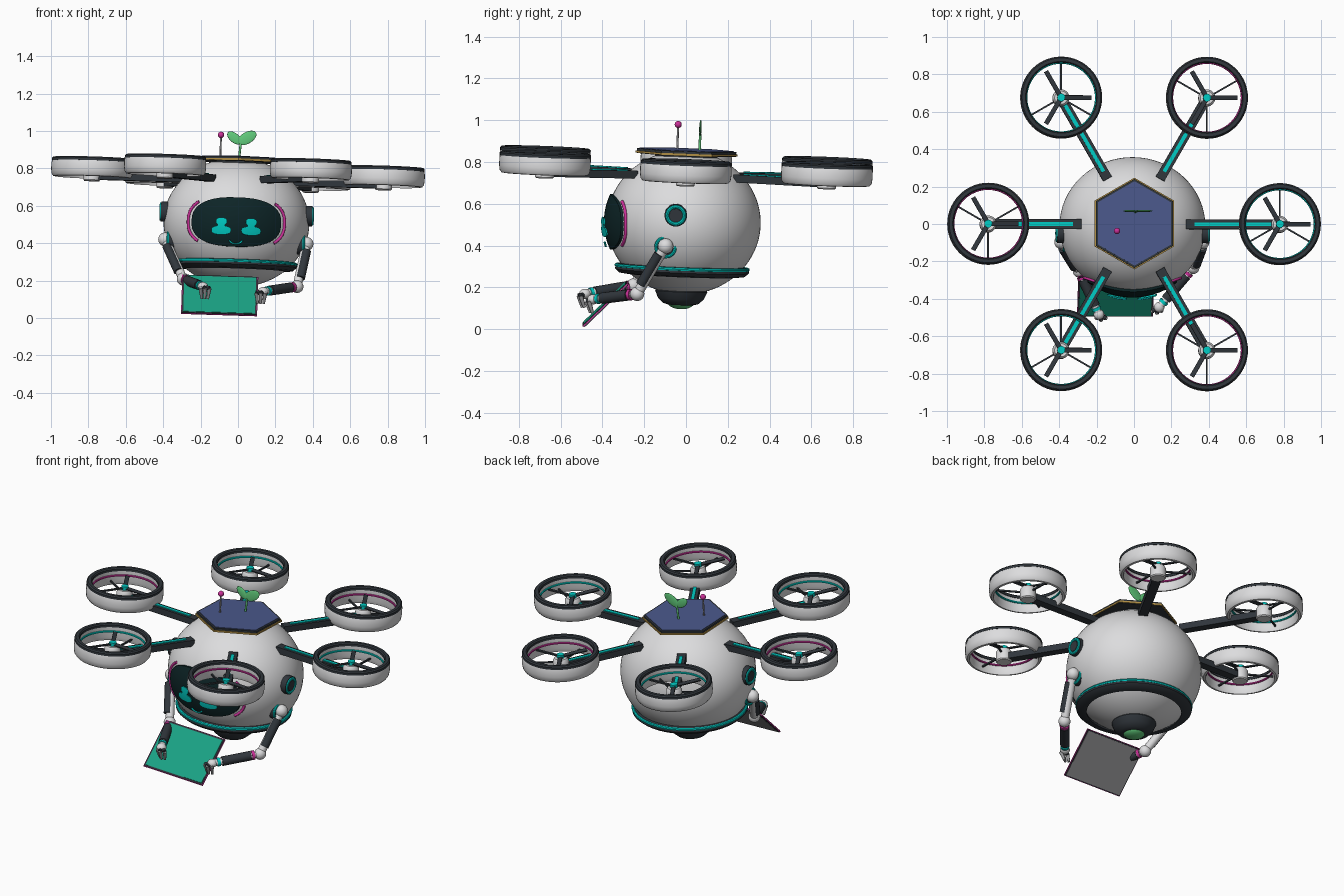
import bpy, bmesh
from math import sin, cos, pi, radians, sqrt, copysign
from mathutils import Matrix, Vector

cube = bpy.data.objects.get("Cube")
if cube:
    bpy.data.objects.remove(cube, do_unlink=True)


def material(name, *rgb):
    m = bpy.data.materials.new(name)
    m.use_nodes = True
    m.diffuse_color = (*rgb, 1)
    m.node_tree.nodes["Principled BSDF"].inputs["Base Color"].default_value = (*rgb, 1)
    return m


WHITE = material("shell white", .72, .72, .73)
DARK = material("charcoal", .03, .037, .045)
BLACK = material("visor black", .004, .018, .02)
CYAN = material("cyan glow", 0, .6, .55)
PINK = material("magenta", .6, .03, .32)
BLUE = material("solar blue", .07, .1, .26)
GOLD = material("gold", .45, .28, .06)
GREEN = material("leaf green", .12, .6, .2)
TEAL = material("screen teal", .01, .36, .23)
GREY = material("metal grey", .3, .3, .31)

# The whole machine hovers with a slight pitch and roll
PIVOT = Vector((0, 0, .777))
TILT = (Matrix.Translation(PIVOT) @ Matrix.Rotation(radians(-2.2), 4, 'X')
        @ Matrix.Rotation(radians(1.8), 4, 'Y') @ Matrix.Translation(-PIVOT))
RX, RY, RZ, CZ = .39, .368, .345, .51      # body ellipsoid


def at(x, y, z):
    return Matrix.Translation((x, y, z))


def finish(name, bm, mat, matrix):
    bmesh.ops.recalc_face_normals(bm, faces=bm.faces)
    me = bpy.data.meshes.new(name)
    bm.to_mesh(me)
    bm.free()
    me.materials.append(mat)
    me.shade_smooth()
    me.set_sharp_from_angle(angle=radians(35))
    ob = bpy.data.objects.new(name, me)
    bpy.context.collection.objects.link(ob)
    ob.matrix_world = TILT @ matrix
    return ob


def lathe(name, profile, mat, matrix, seg=40, closed=False):
    """Turn (radius, height) pairs about z; closed profiles make rings."""
    bm = bmesh.new()
    rings = [[bm.verts.new((r * cos(pi / 2 + 2 * pi * i / seg),
                            r * sin(pi / 2 + 2 * pi * i / seg), z))
              for i in range(seg)] for r, z in profile]
    pairs = list(zip(rings, rings[1:]))
    if closed:
        pairs.append((rings[-1], rings[0]))
    else:
        bm.faces.new(rings[0])
        bm.faces.new(rings[-1])
    for a, b in pairs:
        for i in range(seg):
            j = (i + 1) % seg
            bm.faces.new((a[i], a[j], b[j], b[i]))
    return finish(name, bm, mat, matrix)


def disc(name, r, z0, z1, mat, matrix, seg=32):
    return lathe(name, [(r, z0), (r, z1)], mat, matrix, seg)


def rod(name, a, b, r, mat, r2=None):
    a, b = Vector(a), Vector(b)
    turn = (b - a).to_track_quat('Z', 'Y').to_matrix().to_4x4()
    prof = [(r, 0), (r if r2 is None else r2, (b - a).length)]
    return lathe(name, prof, mat, Matrix.Translation(a) @ turn, 16)


def ring(name, r, tube, mat, matrix):
    prof = [(r + tube * cos(k * pi / 4), tube * sin(k * pi / 4)) for k in range(8)]
    return lathe(name, prof, mat, matrix, 48, True)


def ball(name, loc, size, mat, turn=0, seg=24):
    bm = bmesh.new()
    bmesh.ops.create_uvsphere(bm, u_segments=seg, v_segments=seg * 2 // 3, radius=1)
    m = at(*loc) @ Matrix.Rotation(radians(turn), 4, 'Y') @ Matrix.Diagonal((*size, 1))
    return finish(name, bm, mat, m)


def box(name, size, mat, matrix):
    bm = bmesh.new()
    bmesh.ops.create_cube(bm, size=1)
    bmesh.ops.scale(bm, vec=size, verts=bm.verts)
    return finish(name, bm, mat, matrix)


def skin(x, z, s):
    """Point on the front of the body, pushed out by factor s."""
    return Vector((x, -s * RY * sqrt(max(0, 1 - (x / RX) ** 2 - ((z - CZ) / RZ) ** 2)), z))


def oval(t, hw, hh):
    return [h * copysign(abs(v) ** .8, v) for h, v in ((hw, cos(t)), (hh, sin(t)))]


def patch(name, cx, cz, hw, hh, outer, inner, mat, seg=40, steps=8):
    """Rounded plate that follows the curve of the body."""
    bm = bmesh.new()
    loops = []
    for k, s in [(n / steps, outer) for n in range(1, steps + 1)] + [(1, inner)]:
        pts = [oval(2 * pi * i / seg, hw * k, hh * k) for i in range(seg)]
        loops.append([bm.verts.new(skin(cx + x, cz + z, s)) for x, z in pts])
    bm.faces.new(loops[0])
    for a, b in zip(loops, loops[1:]):
        for i in range(seg):
            j = (i + 1) % seg
            bm.faces.new((a[i], a[j], b[j], b[i]))
    return finish(name, bm, mat, Matrix())


def tube(name, pts, r, mat):
    cu = bpy.data.curves.new(name, 'CURVE')
    cu.dimensions = '3D'
    cu.bevel_depth = r
    cu.bevel_resolution = 2
    cu.use_fill_caps = True
    sp = cu.splines.new('POLY')
    sp.points.add(len(pts) - 1)
    for p, co in zip(sp.points, pts):
        p.co = (*co, 1)
    cu.materials.append(mat)
    ob = bpy.data.objects.new(name, cu)
    bpy.context.collection.objects.link(ob)
    ob.matrix_world = TILT


# Body, waist belt and underside lamp
ball("body", (0, 0, CZ), (RX, RY, RZ), WHITE, seg=64)
oblong = at(0, 0, .285) @ Matrix.Diagonal((1, .97, 1, 1))
lathe("belt", [(.27, -.03), (.31, -.025), (.33, -.008), (.33, .012), (.31, .02), (.28, .02)],
      DARK, oblong, 64, True)
ring("belt_light", .325, .009, CYAN, oblong @ at(0, 0, .01))
lathe("lamp_housing", [(.12, .2), (.125, .18), (.11, .145), (.085, .122), (.06, .115)], DARK, Matrix())
ball("lamp", (0, 0, .128), (.065, .065, .034), GREEN)

# Face
patch("visor", 0, .5, .24, .132, 1.04, .97, BLACK)
for s, side in ((-1, "right"), (1, "left")):
    patch(side + "_eye_top", s * .08, .5, .03, .02, 1.085, 1.065, CYAN, 20, 3)
    patch(side + "_eye_bridge", s * .08, .48, .02, .03, 1.085, 1.065, CYAN, 20, 3)
    patch(side + "_eye_bar", s * .08, .453, .053, .024, 1.085, 1.065, CYAN, 20, 3)
    arc = [oval(radians(a), .258, .145) for a in range(-42, 43, 6)]
    tube(side + "_cheek_trim", [skin(s * x, .5 + z, 1.01) for x, z in arc], .008, PINK)
    # Ear pods
    ear = at(s * .36, -.04, .555) @ Matrix.Rotation(s * pi / 2, 4, 'Y')
    disc(side + "_ear", .054, 0, .045, DARK, ear)
    ring(side + "_ear_light", .041, .009, CYAN, ear @ at(0, 0, .044))
    disc(side + "_ear_cap", .03, .04, .05, DARK, ear)
smile = [(radians(a), .037) for a in range(200, 341, 14)]
tube("smile", [skin(r * cos(t), .41 + r * .75 * sin(t), 1.08) for t, r in smile], .005, CYAN)

# Solar roof
disc("roof_mount", .15, .815, .84, DARK, Matrix())
for name, r, z0, z1, mat in (("roof_trim", .245, .836, .846, GOLD),
                             ("roof_base", .238, .834, .857, DARK),
                             ("solar_panel", .226, .855, .86, BLUE)):
    disc(name, r, z0, z1, mat, Matrix(), 6)
rod("antenna", (-.097, -.045, .855), (-.097, -.045, .97), .005, GREY)
ball("antenna_tip", (-.097, -.045, .975), (.017,) * 3, PINK)
rod("sprout_stem", (.003, .062, .855), (.01, .062, .94), .006, GREEN)
ball("small_leaf", (-.025, .062, .965), (.046, .006, .025), GREEN, 38)
ball("large_leaf", (.042, .062, .967), (.056, .006, .031), GREEN, -32)

# Six ducted rotors on radial arms
for n in range(6):
    turn = n * pi / 3
    spoke = Matrix.Rotation(turn, 4, 'Z')
    tag = "_%d" % (n + 1)
    box("rotor_arm" + tag, (.5, .052, .038), DARK, spoke @ at(.53, 0, .735))
    box("arm_light" + tag, (.42, .02, .006), CYAN, spoke @ at(.535, 0, .756))
    hub = at(.78 * cos(turn), .78 * sin(turn), 0)
    lathe("duct" + tag, [(.195, .728), (.207, .73), (.216, .742), (.219, .765), (.219, .8),
                         (.214, .816), (.19, .816), (.188, .75)], WHITE, hub, 56, True)
    lathe("duct_rim" + tag, [(.217, .812), (.217, .825), (.21, .832), (.192, .832), (.186, .825),
                             (.186, .812)], DARK, hub, 56, True)
    ring("duct_light" + tag, .187, .006, PINK if n % 2 else CYAN, hub @ at(0, 0, .785))
    lathe("motor" + tag, [(.04, .708), (.045, .714), (.045, .77), (.035, .785)], WHITE, hub)
    disc("motor_cap" + tag, .021, .78, .806, CYAN, hub, 16)
    for k in range(3):
        a = k * 2 * pi / 3
        blade = hub @ Matrix.Rotation(a, 4, 'Z') @ at(.09, 0, .793)
        box("blade%s_%d" % (tag, k), (.145, .024, .007), DARK,
            blade @ Matrix.Rotation(radians(12), 4, 'X'))
        strut = hub @ Matrix.Rotation(a + turn + pi / 2, 4, 'Z') @ at(.115, 0, .755)
        box("strut%s_%d" % (tag, k), (.15, .009, .009), DARK, strut)

# Arms: side, elbow, hand and finger reach
for s, side, elbow, hand in ((-1, "right", (-.275, -.23, .19), (-.168, -.46, .145)),
                             (1, "left", (.335, -.21, .17), (.155, -.42, .13))):
    shoulder, elbow, hand = Vector((s * .378, -.083, .405)), Vector(elbow), Vector(hand)
    joint = at(s * .33, -.083, .4) @ Matrix.Rotation(s * pi / 2, 4, 'Y')
    disc(side + "_shoulder_socket", .052, 0, .035, DARK, joint)
    ring(side + "_shoulder_light", .046, .008, CYAN, joint @ at(0, 0, .032))
    ball(side + "_shoulder", shoulder, (.037,) * 3, WHITE)
    rod(side + "_upper_arm", shoulder, elbow, .024, WHITE)
    cover = Vector((s * .009, -.008, .003))
    rod(side + "_upper_arm_cover", shoulder.lerp(elbow, .18) + cover,
        shoulder.lerp(elbow, .82) + cover, .024, DARK)
    ball(side + "_elbow", elbow, (.034,) * 3, WHITE)
    rod(side + "_forearm", elbow, hand, .02, WHITE)
    rod(side + "_forearm_cover", elbow.lerp(hand, .2), elbow.lerp(hand, .8), .027, DARK)
    rod(side + "_forearm_band", elbow.lerp(hand, .12), elbow.lerp(hand, .18), .027, PINK)
    rod(side + "_wrist_light", elbow.lerp(hand, .84), elbow.lerp(hand, .9), .025, CYAN)
    ball(side + "_palm", hand, (.028, .028, .024), WHITE)
    for k in (-1, 0, 1):
        knuckle = hand + Vector((k * .024 - s * .012, -.03 + abs(k) * .01, -.01))
        tip = knuckle + Vector((-k * .008, .02, -.055))
        rod("%s_finger_%d" % (side, k + 2), hand, knuckle, .012, DARK)
        rod("%s_fingertip_%d" % (side, k + 2), knuckle, tip, .011, GREY, .007)

# Tablet held in front
tablet = at(-.077, -.36, .104) @ Matrix.Rotation(radians(46), 4, 'X')
box("tablet_case", (.4, .292, .012), DARK, tablet)
box("tablet_trim", (.407, .299, .005), PINK, tablet)
box("tablet_screen", (.384, .276, .004), TEAL, tablet @ at(0, 0, .006))
box("tablet_back", (.39, .282, .004), GREY, tablet @ at(0, 0, -.006))
